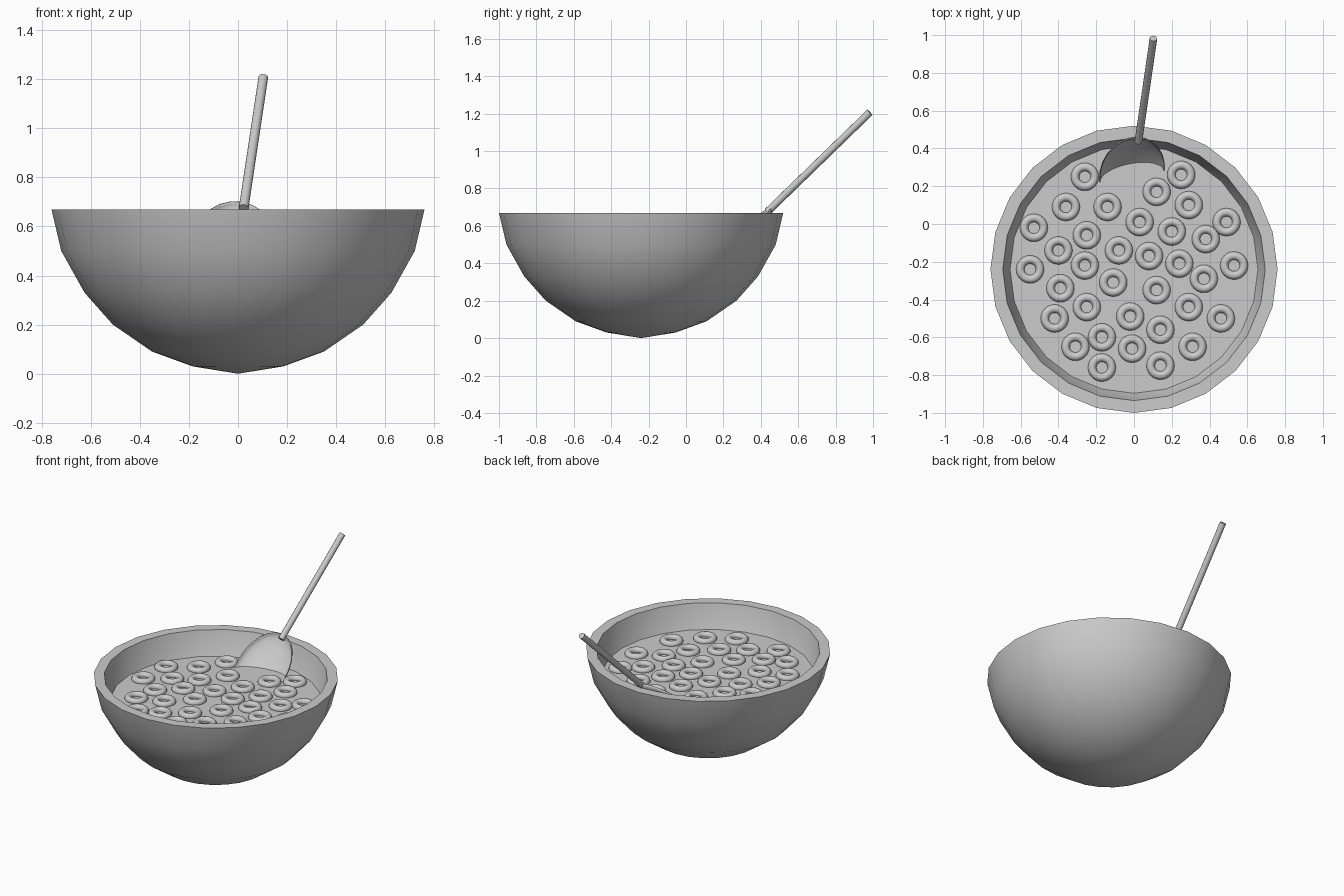
import bpy
import bmesh
from math import sin, cos, pi, radians
from mathutils import Matrix, Vector

default_cube = bpy.data.objects.get("Cube")
if default_cube:
    bpy.data.objects.remove(default_cube, do_unlink=True)

# One plain grey for the whole model
GREY = (0.6, 0.6, 0.6, 1)
grey = bpy.data.materials.new("plain grey")
grey.use_nodes = True
grey.diffuse_color = GREY
grey.node_tree.nodes["Principled BSDF"].inputs["Base Color"].default_value = GREY

CENTRE = Vector((0, -0.24, 0))
MILK_LEVEL = 0.505
SIDES = 24


def finish(obj, angle=40):
    """Assign the material and smooth everything but the hard edges."""
    obj.data.materials.clear()
    obj.data.materials.append(grey)
    bpy.ops.object.select_all(action="DESELECT")
    obj.select_set(True)
    bpy.context.view_layer.objects.active = obj
    bpy.ops.object.shade_smooth_by_angle(angle=radians(angle))
    return obj


def lathe(name, profile, matrix, sides=SIDES):
    """Spin a (radius, height) profile around the local z axis."""
    bm = bmesh.new()
    verts = [bm.verts.new((r, 0, z)) for r, z in profile]
    edges = [bm.edges.new(pair) for pair in zip(verts, verts[1:])]
    bmesh.ops.spin(bm, geom=verts + edges, cent=(0, 0, 0), axis=(0, 0, 1),
                   angle=2 * pi, steps=sides)
    bmesh.ops.remove_doubles(bm, verts=bm.verts, dist=0.0005)
    bmesh.ops.transform(bm, matrix=matrix, verts=bm.verts)
    bmesh.ops.recalc_face_normals(bm, faces=bm.faces)
    mesh = bpy.data.meshes.new(name)
    bm.to_mesh(mesh)
    bm.free()
    obj = bpy.data.objects.new(name, mesh)
    bpy.context.collection.objects.link(obj)
    return finish(obj)


# Bowl: thick shell with a flat rim
outer = [(0, 0), (.185, .03), (.35, .09), (.51, .2), (.625, .33), (.72, .5), (.76, .67)]
inner = [(.695, .67), (.655, .5), (.57, .35), (.45, .23), (.3, .14), (0, .07)]
in_bowl = Matrix.Translation(CENTRE)
lathe("bowl", outer + inner, in_bowl)

# Milk: shallow body whose edge meets the inner wall
lathe("milk", [(0, MILK_LEVEL), (.657, MILK_LEVEL), (.5, .4), (0, .4)], in_bowl)

# Cereal rings floating half sunk in the milk
ring_spots = [
    (-.26, .25), (.25, .26), (.12, .17), (.29, .1), (-.36, .09), (-.14, .09),
    (.49, .01), (-.53, -.02), (.03, .01), (.2, -.04), (-.25, -.06), (.38, -.08),
    (-.4, -.14), (-.08, -.14), (.08, -.17), (.24, -.21), (-.55, -.24), (-.26, -.22),
    (.53, -.22), (.37, -.29), (-.11, -.31), (.12, -.35), (-.39, -.34), (.29, -.44),
    (-.25, -.44), (-.02, -.49), (.46, -.5), (-.42, -.5), (.14, -.56), (-.17, -.6),
    (.31, -.65), (-.31, -.65), (-.01, -.66), (-.17, -.76), (.14, -.75),
]
ring_mesh = None
for x, y in ring_spots:
    spot = (x, y, MILK_LEVEL + 0.005)
    if ring_mesh is None:
        bpy.ops.mesh.primitive_torus_add(
            location=spot, major_radius=0.052, minor_radius=0.022,
            major_segments=24, minor_segments=12)
        ring = finish(bpy.context.object, 60)
        ring.name = "cereal_ring"
        ring_mesh = ring.data
    else:
        ring = bpy.data.objects.new("cereal_ring", ring_mesh)
        ring.location = spot
        bpy.context.collection.objects.link(ring)

# Spoon head: shallow oval dish dipping into the milk, rolled a little
length, width, depth = 0.25, 0.172, 0.05
head_tip = Vector((.015, .455, .7))
down = Vector((-.08, -.555, -.535)).normalized()
across = Vector((.96, .01, -.16))
across = (across - down * across.dot(down)).normalized()
back = across.cross(down)
axes = Matrix((across * width, down * length, back * depth)).transposed().to_4x4()
dish = [(cos(i * pi / 16), sin(i * pi / 16)) for i in range(9)]
dish[-1] = (0, 1)
head = lathe("spoon_head", dish, Matrix.Translation(head_tip + down * length) @ axes)
shell = head.modifiers.new("thickness", "SOLIDIFY")
shell.thickness = 0.005
shell.offset = 0

# Spoon handle: straight round rod
handle_low = Vector((.023, .435, .675))
handle_high = Vector((.103, .983, 1.207))
rod = handle_high - handle_low
bpy.ops.mesh.primitive_cylinder_add(
    vertices=12, radius=0.02, depth=rod.length,
    location=(handle_low + handle_high) / 2,
    rotation=rod.to_track_quat("Z", "Y").to_euler())
handle = finish(bpy.context.object)
handle.name = "spoon_handle"
